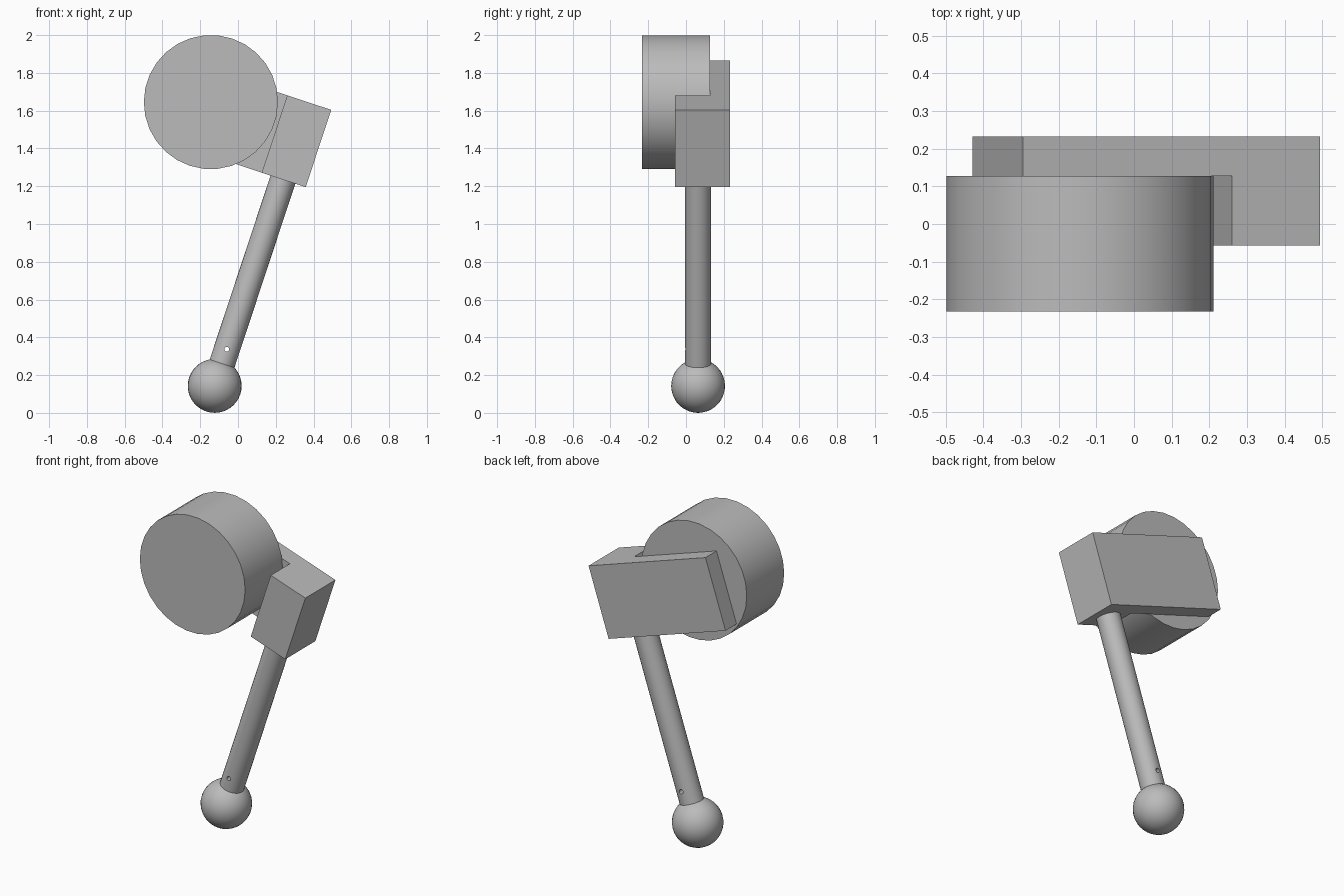
import bpy, bmesh, math
from mathutils import Matrix

cube = bpy.data.objects.get("Cube")
if cube:
    bpy.data.objects.remove(cube, do_unlink=True)

TILT = math.radians(18.3)   # lean of the whole lever about the y axis
LEAN = Matrix.Rotation(TILT, 4, 'Y')

grey = bpy.data.materials.new("plain grey")
grey.use_nodes = True
COLOUR = (0.5, 0.5, 0.5, 1)
grey.diffuse_color = COLOUR
grey.node_tree.nodes["Principled BSDF"].inputs["Base Color"].default_value = COLOUR


def finish(name, bm):
    """Turn a bmesh built in the leaning frame into a shaded object."""
    bmesh.ops.recalc_face_normals(bm, faces=bm.faces[:])
    bmesh.ops.transform(bm, matrix=LEAN, verts=bm.verts[:])
    mesh = bpy.data.meshes.new(name)
    bm.to_mesh(mesh)
    bm.free()
    obj = bpy.data.objects.new(name, mesh)
    bpy.context.collection.objects.link(obj)
    mesh.materials.append(grey)
    smooth(obj)
    return obj


def activate(obj):
    bpy.ops.object.select_all(action='DESELECT')
    obj.select_set(True)
    bpy.context.view_layer.objects.active = obj


def smooth(obj):
    activate(obj)
    bpy.ops.object.shade_smooth_by_angle(angle=math.radians(30))


def cylinder(name, centre, radius, depth, sides, along_y=False):
    bm = bmesh.new()
    turn = Matrix.Rotation(math.pi / 2, 4, 'X') if along_y else Matrix()
    bmesh.ops.create_cone(bm, cap_ends=True, segments=sides, radius1=radius,
                          radius2=radius, depth=depth,
                          matrix=Matrix.Translation(centre) @ turn)
    return finish(name, bm)


# L-shaped bracket: a thick block with a thin plate reaching behind the drum
LEFT, STEP, RIGHT = -0.865, -0.28, -0.035
BACK, SEAT, FRONT = 0.233, 0.127, -0.057
BOTTOM, TOP = 1.247, 1.678
profile = [(LEFT, BACK), (LEFT, SEAT), (STEP, SEAT),
           (STEP, FRONT), (RIGHT, FRONT), (RIGHT, BACK)]
bm = bmesh.new()
base = bm.faces.new([bm.verts.new((x, y, BOTTOM)) for x, y in profile])
grown = bmesh.ops.extrude_face_region(bm, geom=[base], use_keep_orig=True)
bmesh.ops.translate(bm, vec=(0, 0, TOP - BOTTOM),
                    verts=[v for v in grown["geom"] if isinstance(v, bmesh.types.BMVert)])
finish("bracket", bm)

# Drum seated against the plate
cylinder("drum", (-0.653, -0.053, 1.517), 0.355, 0.36, 30, along_y=True)

# Handle rod running from the ball to the bracket
ROD_X, ROD_Y, BALL_Z = -0.162, 0.064, 0.097
start, end = BALL_Z + 0.09, BOTTOM + 0.02
rod = cylinder("handle_rod", (ROD_X, ROD_Y, (start + end) / 2), 0.069, end - start, 28)

# Small pin hole drilled through the rod just above the ball
drill = cylinder("hole_cutter", (ROD_X, ROD_Y, BALL_Z + 0.204), 0.013, 0.4, 16, along_y=True)
drill.hide_render = True
cut = rod.modifiers.new("pin_hole", 'BOOLEAN')
cut.operation = 'DIFFERENCE'
cut.solver = 'EXACT'
cut.object = drill
activate(rod)
bpy.ops.object.modifier_apply(modifier=cut.name)
bpy.data.objects.remove(drill, do_unlink=True)
smooth(rod)

# Ball knob at the foot of the rod
bm = bmesh.new()
bmesh.ops.create_uvsphere(bm, u_segments=32, v_segments=20, radius=0.1425,
                          matrix=Matrix.Translation((ROD_X, ROD_Y, BALL_Z)))
finish("ball_knob", bm)
